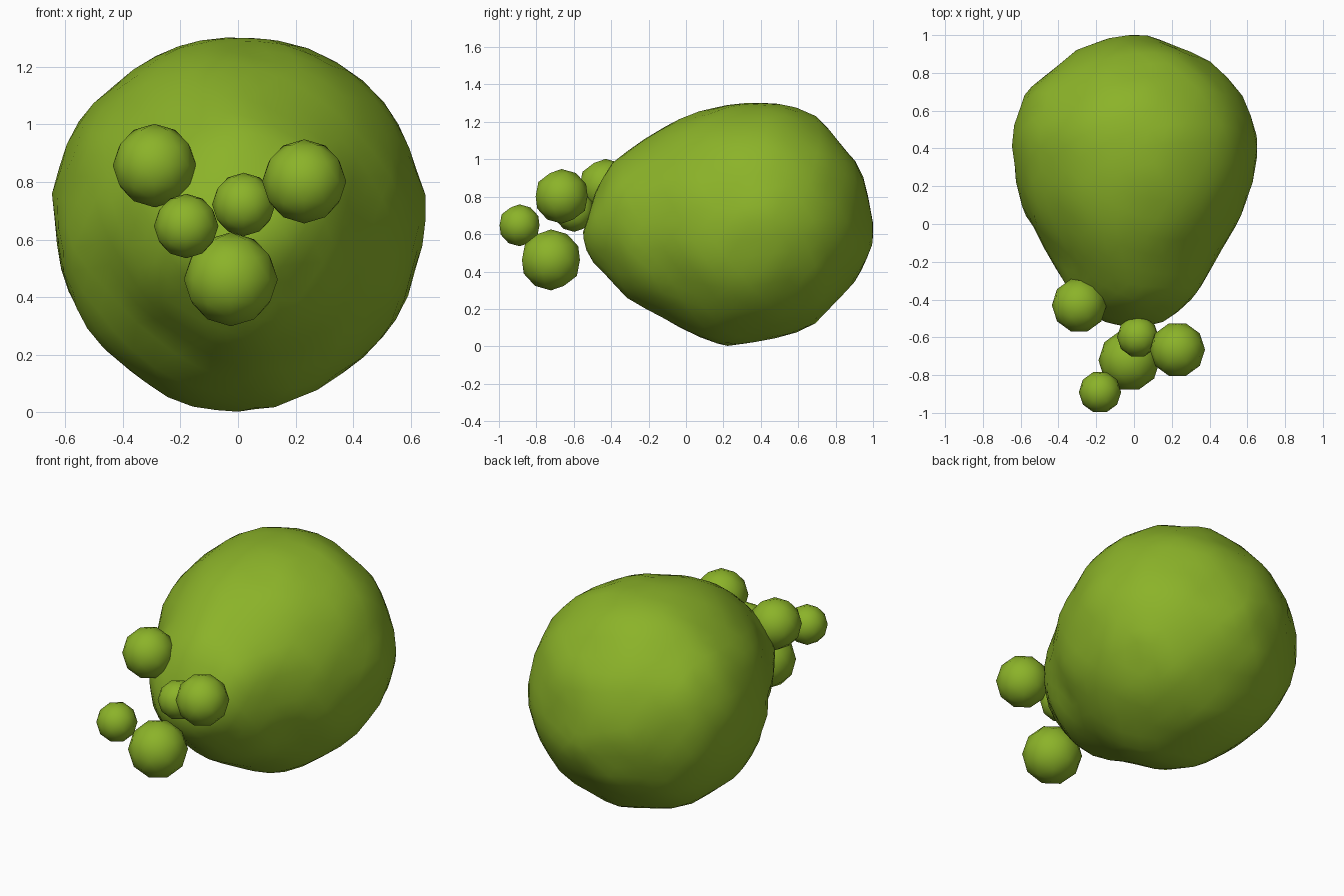
import bpy, bmesh, math
from mathutils import Vector, noise

if "Cube" in bpy.data.objects:
    bpy.data.objects.remove(bpy.data.objects["Cube"])

green = bpy.data.materials.new("leaf green")
green.diffuse_color = (0.26, 0.45, 0.022, 1)
green.use_nodes = True
green.node_tree.nodes["Principled BSDF"].inputs["Base Color"].default_value = green.diffuse_color


def ball(name, subdivisions, radius, location=(0, 0, 0), shape=None):
    bm = bmesh.new()
    bmesh.ops.create_icosphere(bm, subdivisions=subdivisions, radius=radius)
    for v in bm.verts:
        if shape:
            v.co = shape(v.co)
    for f in bm.faces:
        f.smooth = True
    mesh = bpy.data.meshes.new(name)
    bm.to_mesh(mesh)
    bm.free()
    mesh.materials.append(green)
    obj = bpy.data.objects.new(name, mesh)
    obj.location = location
    bpy.context.collection.objects.link(obj)
    return obj


# Body stations along its length: y, half width, bottom z, top z
STATIONS = [
    (-0.555, 0.00, 0.61, 0.61), (-0.54, 0.09, 0.54, 0.70),
    (-0.50, 0.20, 0.46, 0.81), (-0.40, 0.315, 0.35, 0.97),
    (-0.30, 0.38, 0.25, 1.05), (-0.07, 0.50, 0.13, 1.20),
    (0.05, 0.575, 0.05, 1.25), (0.20, 0.62, 0.00, 1.295),
    (0.40, 0.645, 0.03, 1.305), (0.52, 0.635, 0.05, 1.305),
    (0.70, 0.57, 0.13, 1.22), (0.80, 0.47, 0.23, 1.12),
    (0.90, 0.33, 0.345, 0.98), (0.95, 0.22, 0.42, 0.86),
    (0.985, 0.11, 0.50, 0.72), (1.00, 0.00, 0.59, 0.59),
]

# Broad bulges (+) and dents (-): centre, height
LUMPS = [
    ((0.42, 0.30, 1.14), 0.015), ((0.0, 0.92, 0.95), 0.015),
    ((-0.30, -0.22, 0.36), -0.02), ((0.30, -0.10, 0.98), -0.008),
]


def section(y):
    for a, b in zip(STATIONS, STATIONS[1:]):
        if y <= b[0]:
            t = max(0, (y - a[0]) / (b[0] - a[0]))
            return [p + (q - p) * t for p, q in zip(a[1:], b[1:])]
    return STATIONS[-1][1:]


def pear(d):
    y = 0.2225 + 0.7775 * d.y
    half, low, high = section(y)
    r = max(math.hypot(d.x, d.z), 1e-6)
    p = Vector((half * d.x / r, y, (low + high) / 2 + (high - low) / 2 * d.z / r))
    push = 0.018 * noise.noise(p * 4.5 + Vector((3.1, 1.7, 0.4)))
    for centre, height in LUMPS:
        push += height * math.exp(-((p - Vector(centre)).length / 0.2) ** 2)
    p += d * push
    p.z = max(p.z, 0)
    p.y = min(p.y, 1)
    return p


ball("lumpy_body", 4, 1, shape=pear)

# Small round bubbles at the front: centre and radius
BUBBLES = [
    ((-0.29, -0.43, 0.857), 0.145),
    ((-0.18, -0.89, 0.647), 0.112),
    ((0.02, -0.597, 0.722), 0.110),
    ((0.23, -0.665, 0.802), 0.146),
    ((-0.025, -0.722, 0.462), 0.163),
]
for i, (centre, radius) in enumerate(BUBBLES, 1):
    bubble = ball(f"bubble_{i}", 2, radius, centre)
    bubble.rotation_euler.z = math.pi / 2
